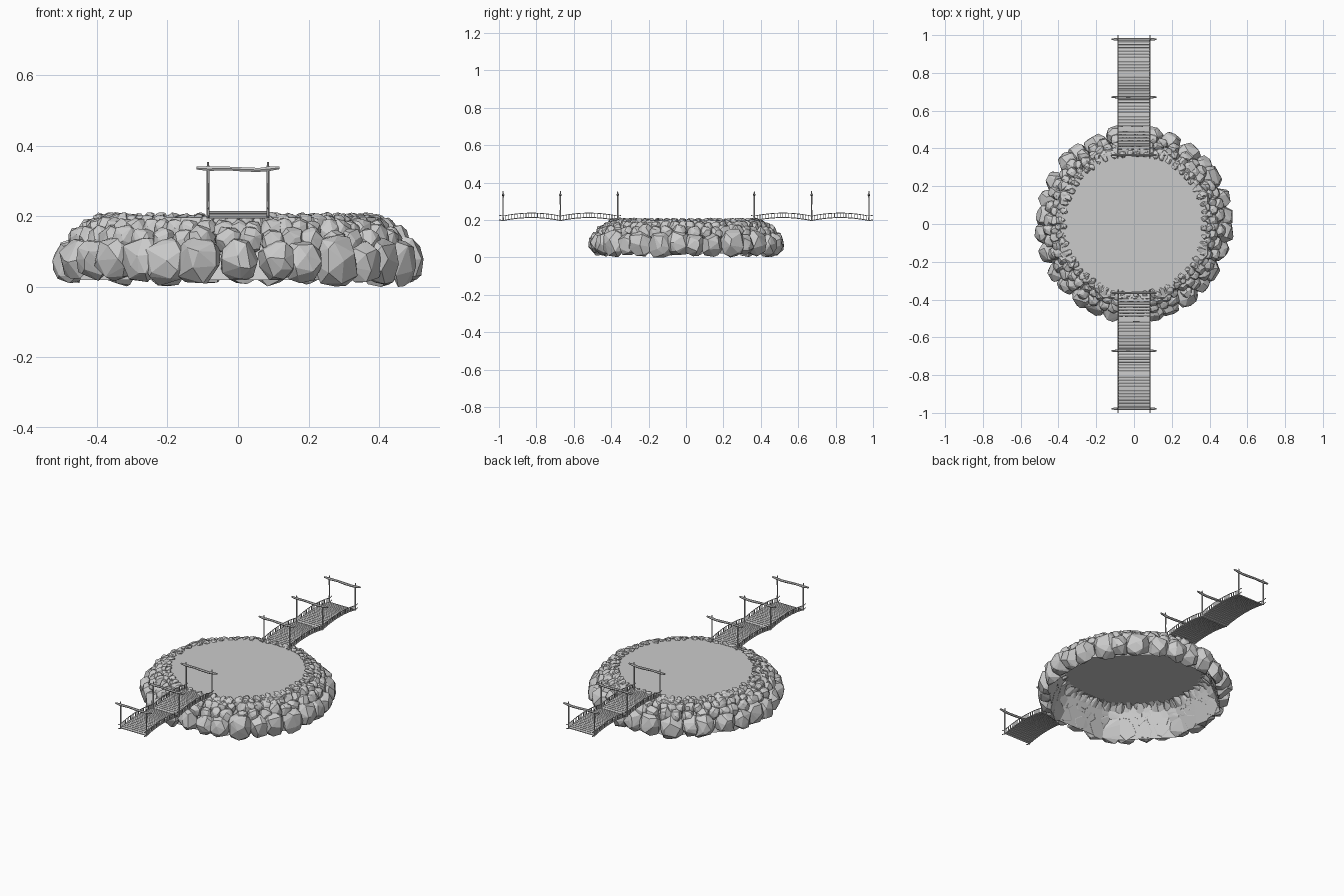
import bpy, bmesh, math, random
from mathutils import Vector, Matrix

if "Cube" in bpy.data.objects:
    bpy.data.objects.remove(bpy.data.objects["Cube"])

random.seed(7)
TOP = 0.197


def finish(bm, name):
    bmesh.ops.recalc_face_normals(bm, faces=bm.faces)
    me = bpy.data.meshes.new(name)
    bm.to_mesh(me)
    bm.free()
    ob = bpy.data.objects.new(name, me)
    bpy.context.collection.objects.link(ob)
    return ob


def box(bm, c, size, rot=None):
    m = Matrix.Translation(c) @ (rot or Matrix()) @ Matrix.Diagonal((*size, 1))
    bmesh.ops.create_cube(bm, size=1, matrix=m)


def tube(bm, pts, radii, sides=6):
    # faceted tube through a list of points
    rings = []
    for i, p in enumerate(pts):
        d = Vector(pts[min(i + 1, len(pts) - 1)]) - Vector(pts[max(i - 1, 0)])
        q = d.to_track_quat('Z', 'Y')
        rings.append([bm.verts.new(Vector(p) + q @ Vector((
            radii[i] * math.cos(math.tau * k / sides),
            radii[i] * math.sin(math.tau * k / sides), 0))) for k in range(sides)])
    for a, b in zip(rings, rings[1:]):
        for k in range(sides):
            j = (k + 1) % sides
            bm.faces.new((a[k], a[j], b[j], b[k]))
    bm.faces.new(rings[0])
    bm.faces.new(rings[-1])


# octagonal shell: flat top, sloped sides, open underneath
def shell_radius(a, z):
    ap = 0.455 - 0.065 * min(max(z / TOP, 0), 1)
    local = (a + math.pi / 8) % (math.pi / 4) - math.pi / 8
    return ap / math.cos(local)


bm = bmesh.new()
rings = []
for z in (0.02, TOP):
    ring = []
    for k in range(8):
        a = math.pi / 8 + k * math.pi / 4
        r = shell_radius(a, z)
        ring.append(bm.verts.new((r * math.cos(a), r * math.sin(a), z)))
    rings.append(ring)
for k in range(8):
    j = (k + 1) % 8
    bm.faces.new((rings[0][k], rings[0][j], rings[1][j], rings[1][k]))
bm.faces.new(rings[1])
finish(bm, "island_shell")


# boulders: convex hulls of jittered boxy points, kept outside the shell
def rock(bm, a, r, z, half, n):
    spin = Matrix.Rotation(random.uniform(-0.35, 0.35), 3, 'X') @ \
        Matrix.Rotation(random.uniform(-0.35, 0.35), 3, 'Y')
    turn = Matrix.Rotation(a, 3, 'Z')
    centre = Vector((r * math.cos(a), r * math.sin(a), z))
    verts = []
    for i in range(n):
        # evenly spread directions with a little jitter
        h = 1 - 2 * (i + 0.5) / n
        w = math.sqrt(1 - h * h)
        d = Vector((w * math.cos(2.4 * i), w * math.sin(2.4 * i), h))
        d += Vector([random.uniform(-0.25, 0.25) for _ in range(3)])
        d /= sum(abs(c) ** 3 for c in d) ** (1 / 3)
        d = spin @ d
        p = centre + turn @ Vector([d[k] * half[k] for k in range(3)])
        p.z = max(p.z, 0.0)
        ang, rad = math.atan2(p.y, p.x), math.hypot(p.x, p.y)
        low = shell_radius(ang, p.z) - 0.001 if p.z < TOP else 0.355
        if rad < low:
            p.x *= low / rad
            p.y *= low / rad
        verts.append(bm.verts.new(p))
    res = bmesh.ops.convex_hull(bm, input=verts)
    junk = {v for v in res['geom_interior'] + res['geom_unused']
            if isinstance(v, bmesh.types.BMVert)}
    bmesh.ops.delete(bm, geom=list(junk), context='VERTS')


# name, count, outer radius, centre height, half size
rows = [("base_boulders", 30, 0.524, 0.073, 0.062),
        ("middle_boulders", 44, 0.482, 0.130, 0.038),
        ("upper_boulders", 58, 0.448, 0.160, 0.031),
        ("top_stones", 68, 0.415, 0.182, 0.023),
        ("rim_stones", 56, 0.388, 0.193, 0.016)]
for name, count, outer, z, h in rows:
    bm = bmesh.new()
    for k in range(count):
        a = math.tau * (k + 0.5 + random.uniform(-0.22, 0.22)) / count
        s = h * random.uniform(0.85, 1.12)
        rock(bm, a, outer - s + random.uniform(-0.006, 0.006),
             z + random.uniform(-0.12, 0.12) * h,
             (s, s * 0.95, s * random.uniform(0.98, 1.1)), 26)
    finish(bm, name)


# bridges: two arched spans each, with planks, rope rails and gate frames
Y0, Y1 = 0.365, 0.978
SPAN = (Y1 - Y0) / 2


def deck_z(y):
    t = (y - Y0) / SPAN
    return 0.196 + 0.017 * abs(math.sin(math.pi * t)) ** 0.8


def bridge(side, label):
    planks, rails, frames = bmesh.new(), bmesh.new(), bmesh.new()
    n = 40
    step = (Y1 - Y0) / n
    for i in range(n):
        y = Y0 + (i + 0.5) * step
        slope = math.atan2(deck_z(y + step / 2) - deck_z(y - step / 2), step)
        box(planks, (0, side * y, deck_z(y)), (0.168, step * 0.85, 0.005),
            Matrix.Rotation(side * slope, 4, 'X'))
    ys = [Y0 - 0.018 + (1.0 - Y0 + 0.018) * i / 44 for i in range(45)]
    for x in (-0.085, 0.085):
        for lift, r in ((0.0, 0.0025), (0.024, 0.0022)):
            tube(rails, [(x, side * y, deck_z(y) + lift) for y in ys], [r] * 45, 5)
        for i in range(n + 1):
            y = Y0 + i * step
            box(rails, (x, side * y, deck_z(y) + 0.012), (0.003, 0.003, 0.024))
    for k in range(3):
        y = side * (Y0 + k * SPAN)
        for x in (-0.085, 0.085):
            tube(frames, [(x, y, 0.194), (x, y, 0.27), (x, y, 0.337),
                          (x, y, 0.354)], [0.0042, 0.004, 0.0042, 0.0025])
        # crooked crossbar
        tube(frames, [(-0.118, y, 0.337), (-0.085, y, 0.335), (-0.03, y, 0.336),
                      (0.02, y, 0.333), (0.06, y, 0.332), (0.09, y, 0.335),
                      (0.118, y, 0.338)],
             [0.0045, 0.007, 0.006, 0.007, 0.0065, 0.007, 0.0045])
    finish(planks, label + "_bridge_planks")
    finish(rails, label + "_bridge_rails")
    finish(frames, label + "_bridge_frames")


bridge(-1, "front")
bridge(1, "back")
